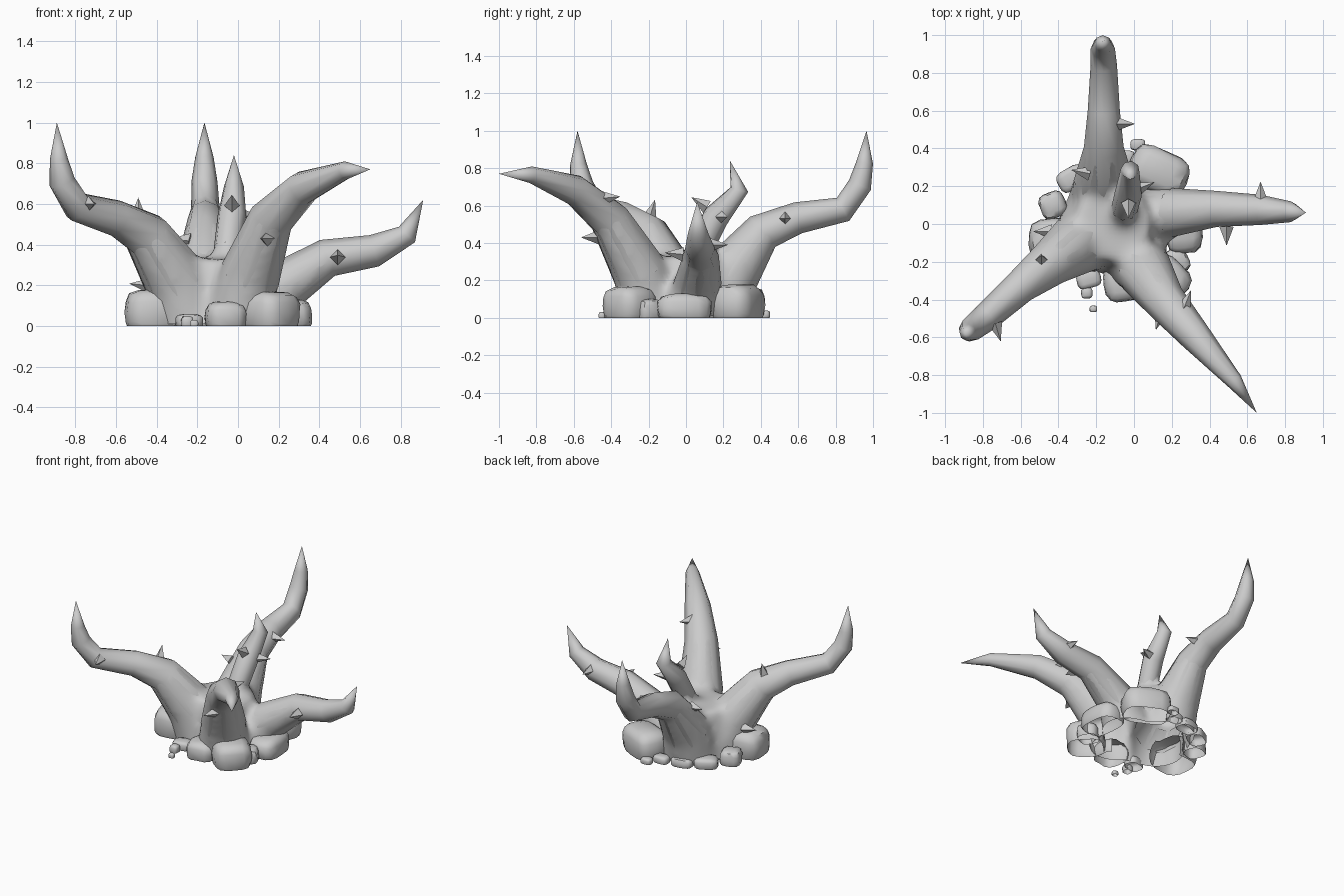
import bpy, bmesh, random
from math import cos, sin, pi, radians, hypot
from mathutils import Vector, Matrix

random.seed(4)
cube = bpy.data.objects.get("Cube")
if cube:
    bpy.data.objects.remove(cube)

grey = bpy.data.materials.new("stone_grey")
grey.use_nodes = True
grey.diffuse_color = (0.6, 0.6, 0.6, 1)
grey.node_tree.nodes["Principled BSDF"].inputs["Base Color"].default_value = (0.6, 0.6, 0.6, 1)


def finish(bm, name, angle=50):
    mesh = bpy.data.meshes.new(name)
    bm.to_mesh(mesh)
    bm.free()
    mesh.materials.append(grey)
    obj = bpy.data.objects.new(name, mesh)
    bpy.context.collection.objects.link(obj)
    bpy.ops.object.select_all(action='DESELECT')
    obj.select_set(True)
    bpy.context.view_layer.objects.active = obj
    bpy.ops.object.shade_smooth_by_angle(angle=radians(angle))
    return obj


def add_tube(bm, path, sides=8, closed=False):
    """Loft rings along (x, y, z, radius) points."""
    pts = [Vector(p[:3]) for p in path]
    out = pts[-1] - pts[0]
    side = Vector((-out.y, out.x, 0)).normalized()
    rings = []
    for i, p in enumerate(pts):
        a, b = pts[max(i - 1, 0)], pts[min(i + 1, len(pts) - 1)]
        normal = side.cross((b - a).normalized())
        r = path[i][3]
        if r == 0:
            rings.append([bm.verts.new(p)])
            continue
        rings.append([bm.verts.new(p + (side * cos(t) + normal * sin(t)) * r)
                      for t in [2 * pi * k / sides for k in range(sides)]])
    for lo, hi in zip(rings, rings[1:]):
        for k in range(sides):
            n = (k + 1) % sides
            if len(hi) == 1:
                bm.faces.new((lo[k], lo[n], hi[0]))
            else:
                bm.faces.new((lo[k], lo[n], hi[n], hi[k]))
    if closed:
        bm.faces.new(rings[0])
        bm.faces.new(rings[-1])
    bmesh.ops.recalc_face_normals(bm, faces=bm.faces)


# Limbs: root points first, then out to the tip
limbs = {
    "front_right_limb": [(-.2, -.04, -.08, .21), (-.3, -.11, .22, .165), (-.45, -.215, .45, .12),
                         (-.6, -.33, .53, .09), (-.79, -.5, .585, .075), (-.865, -.56, .71, .065),
                         (-.88, -.575, .82, .045), (-.89, -.58, 1, 0)],
    "back_limb": [(-.14, .1, -.08, .22), (-.16, .23, .22, .16), (-.16, .41, .46, .105),
                  (-.16, .6, .535, .085), (-.16, .84, .58, .07), (-.165, .93, .71, .064),
                  (-.165, .955, .83, .045), (-.165, .965, 1, 0)],
    "left_limb": [(.02, .02, -.08, .2), (.2, .06, .18, .13), (.44, .08, .335, .095),
                  (.67, .075, .37, .08), (.83, .065, .45, .055), (.91, .06, .62, 0)],
    "front_left_limb": [(-.02, -.15, -.08, .18), (.06, -.25, .25, .15), (.165, -.41, .53, .11),
                        (.32, -.59, .68, .085), (.53, -.83, .765, .045), (.65, -1, .77, 0)],
    "centre_limb": [(-.08, 0, .1, .15), (-.05, .08, .38, .07), (-.03, .16, .54, .072),
                    (-.02, .285, .685, .05), (-.02, .235, .84, 0)],
}
for name, path in limbs.items():
    bm = bmesh.new()
    add_tube(bm, path[1:])
    finish(bm, name, 60)

# Trunk: roots of all limbs fused and relaxed into flowing webs
bm = bmesh.new()
for path in limbs.values():
    x, y, z, r = path[2]
    nx, ny, nz, nr = path[3]
    end = ((x + nx) / 2, (y + ny) / 2, (z + nz) / 2, (r + nr) / 2 - .02)
    add_tube(bm, path[:2] + [(x, y, z, r), end], 12, True)
add_tube(bm, [(-.12, 0, -.08, .29), (-.11, .001, .33, .2)], 12, True)
root = finish(bm, "trunk_source")
remesh = root.modifiers.new("fuse", 'REMESH')
remesh.mode = 'VOXEL'
remesh.voxel_size = .025
relax = root.modifiers.new("relax", 'SMOOTH')
relax.factor = .5
relax.iterations = 14
fused = bpy.data.meshes.new_from_object(root.evaluated_get(bpy.context.evaluated_depsgraph_get()))
bpy.data.objects.remove(root)
bm = bmesh.new()
bm.from_mesh(fused)
bmesh.ops.bisect_plane(bm, geom=bm.verts[:] + bm.edges[:] + bm.faces[:],
                       plane_co=(0, 0, .01), plane_no=(0, 0, 1), clear_inner=True)
finish(bm, "trunk", 80)

# Thorns: base point and pointing direction
thorns = [
    ((-.73, -.54, .6), (.3, -1, 0)), ((-.49, -.19, .55), (0, .3, 1)),
    ((-.45, -.04, .2), (-1, 0, .1)), ((-.25, .27, .42), (-1, .2, .1)),
    ((.14, -.48, .43), (-.3, -1, 0)), ((.27, -.43, .64), (.4, 1, .1)),
    ((-.03, .1, .6), (0, -.8, .5)), ((.03, .19, .54), (1, .4, 0)),
    ((-.08, .53, .53), (1, 0, 0)), ((.67, .14, .39), (0, 1, 0)),
    ((.49, -.03, .34), (0, -1, .1)),
]
for i, (base, way) in enumerate(thorns):
    bm = bmesh.new()
    bmesh.ops.create_cone(bm, cap_ends=True, segments=4, radius1=.038, radius2=0, depth=.1,
                          matrix=Matrix.Translation((0, 0, .035)))
    turn = Vector(way).to_track_quat('Z', 'Y').to_matrix().to_4x4()
    bm.transform(Matrix.Translation(base) @ turn)
    finish(bm, f"thorn_{i + 1}", 40)

# Rocks: rounded blocks with open undersides (centre x, y, width, depth, height, turn)
rocks = [
    (-.42, -.1, .27, .26, .18, 5), (-.06, -.31, .2, .2, .12, 10), (.16, -.3, .25, .25, .17, 45),
    (.26, -.01, .2, .29, .13, 5), (.13, .28, .32, .23, .18, -25), (-.43, .1, .14, .14, .1, 20),
    (-.33, .24, .16, .12, .07, 30), (-.19, .31, .15, .11, .06, 10), (.02, .42, .08, .06, .04, 0),
    (-.24, -.29, .13, .1, .06, 15), (-.25, -.365, .06, .06, .05, 0), (-.215, -.45, .04, .035, .03, 0),
    (.22, -.2, .14, .14, .1, 30), (-.05, .35, .11, .08, .05, 0),
]
for i, (x, y, w, d, h, spin) in enumerate(rocks):
    bm = bmesh.new()
    bmesh.ops.create_cube(bm, size=1)
    bmesh.ops.subdivide_edges(bm, edges=bm.edges[:], cuts=3, use_grid_fill=True)
    for v in bm.verts:
        v.co *= .5 / sum(abs(c) ** 3.5 for c in v.co) ** (1 / 3.5)
        v.co *= random.uniform(.97, 1.03)
    bmesh.ops.bisect_plane(bm, geom=bm.verts[:] + bm.edges[:] + bm.faces[:],
                           plane_co=(0, 0, -.3), plane_no=(0, 0, 1), clear_inner=True)
    turn = Matrix.Rotation(radians(spin), 4, 'Z')
    bm.transform(Matrix.Translation((x, y, h * .375)) @ turn @ Matrix.Diagonal((w, d, h * 1.25, 1)))
    # Drop the faces buried inside the hollow trunk
    buried = [f for f in bm.faces
              if hypot(f.calc_center_median().x + .12, f.calc_center_median().y) < .25]
    bmesh.ops.delete(bm, geom=buried, context='FACES')
    finish(bm, f"rock_{i + 1}", 45)
